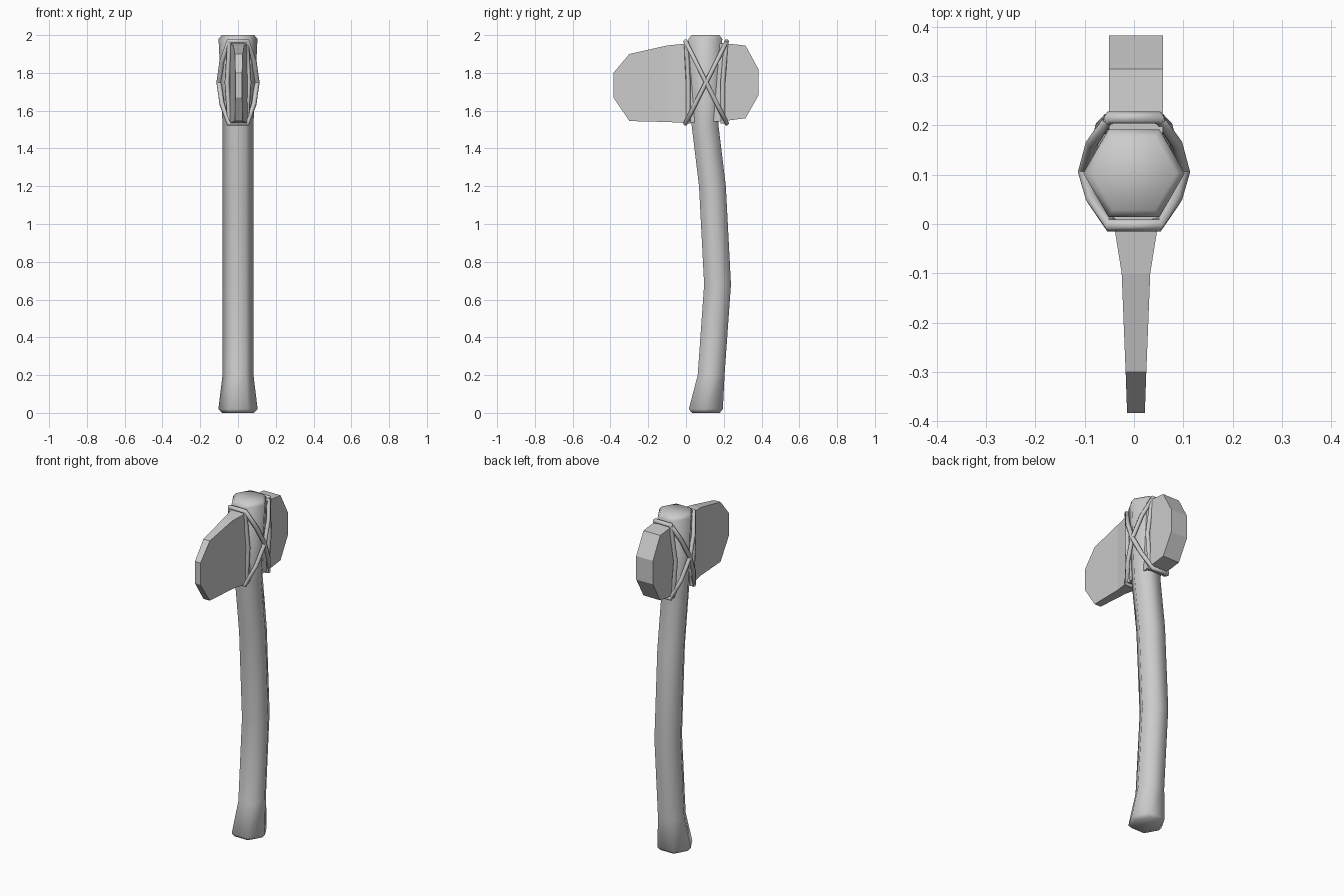
import bpy, bmesh, math

if "Cube" in bpy.data.objects:
    bpy.data.objects.remove(bpy.data.objects["Cube"])


def loft(name, rings, smooth_angle=None):
    """Skin a list of equal-length vertex rings and cap both ends."""
    bm = bmesh.new()
    vs = [[bm.verts.new(p) for p in ring] for ring in rings]
    n = len(vs[0])
    for a, b in zip(vs, vs[1:]):
        for i in range(n):
            j = (i + 1) % n
            bm.faces.new((a[i], a[j], b[j], b[i]))
    bm.faces.new(vs[0])
    bm.faces.new(vs[-1])
    bmesh.ops.recalc_face_normals(bm, faces=bm.faces)
    me = bpy.data.meshes.new(name)
    bm.to_mesh(me)
    bm.free()
    ob = bpy.data.objects.new(name, me)
    bpy.context.collection.objects.link(ob)
    if smooth_angle:
        bpy.ops.object.select_all(action='DESELECT')
        ob.select_set(True)
        bpy.context.view_layer.objects.active = ob
        bpy.ops.object.shade_smooth_by_angle(angle=math.radians(smooth_angle))
    return ob


def cord(name, points, closed):
    """Thin low-sided rope along a polyline."""
    cu = bpy.data.curves.new(name, 'CURVE')
    cu.dimensions = '3D'
    cu.bevel_depth = 0.013
    cu.bevel_resolution = 1
    cu.use_fill_caps = True
    sp = cu.splines.new('POLY')
    sp.points.add(len(points) - 1)
    for p, co in zip(sp.points, points):
        p.co = (*co, 1)
    sp.use_cyclic_u = closed
    ob = bpy.data.objects.new(name, cu)
    bpy.context.collection.objects.link(ob)


# Curved six-sided handle: z, y centre, radius
stations = [(0, .105, .085), (.02, .105, .104), (.2, .133, .082), (.68, .167, .082),
            (1.2, .14, .082), (1.53, .1, .082), (1.98, .103, .103), (2, .103, .086)]
loft("handle", [[(r * math.cos(k * math.pi / 3), yc + r * math.sin(k * math.pi / 3), z)
                 for k in range(6)] for z, yc, r in stations], 62)

# Stone head, thin blade to blunt back: y, bottom z, top z, half thickness
columns = [(-.384, 1.67, 1.80, .018), (-.3, 1.545, 1.9, .021), (-.1, 1.54, 1.945, .029),
           (0, 1.535, 1.955, .045), (.2, 1.545, 1.957, .055), (.315, 1.56, 1.945, .055),
           (.383, 1.68, 1.82, .055)]
cx = .004
loft("stone_head", [[(cx - h, y, lo), (cx + h, y, lo), (cx + h, y, hi), (cx - h, y, hi)]
                    for y, lo, hi, h in columns])

# Two tilted binding loops that cross on each side of the handle
half = [(.05, -.003), (.085, .05), (.101, .105), (.085, .165), (.05, .216)]
outline = half + [(-x, y) for x, y in reversed(half)]
for name, z_front, z_back in (("binding_loop_a", 1.968, 1.532), ("binding_loop_b", 1.532, 1.968)):
    cord(name, [(x, y, z_front + (z_back - z_front) * (y + .003) / .219)
                for x, y in outline], True)

# Upright cords beside the head, front and back
for side, s in (("right", 1), ("left", -1)):
    cord("front_cord_" + side, [(s * .045, 0, 1.968), (s * .058, .012, 1.75), (s * .045, .012, 1.532)], False)
    cord("back_cord_" + side, [(s * .05, .214, 1.968), (s * .068, .195, 1.75), (s * .05, .195, 1.532)], False)
